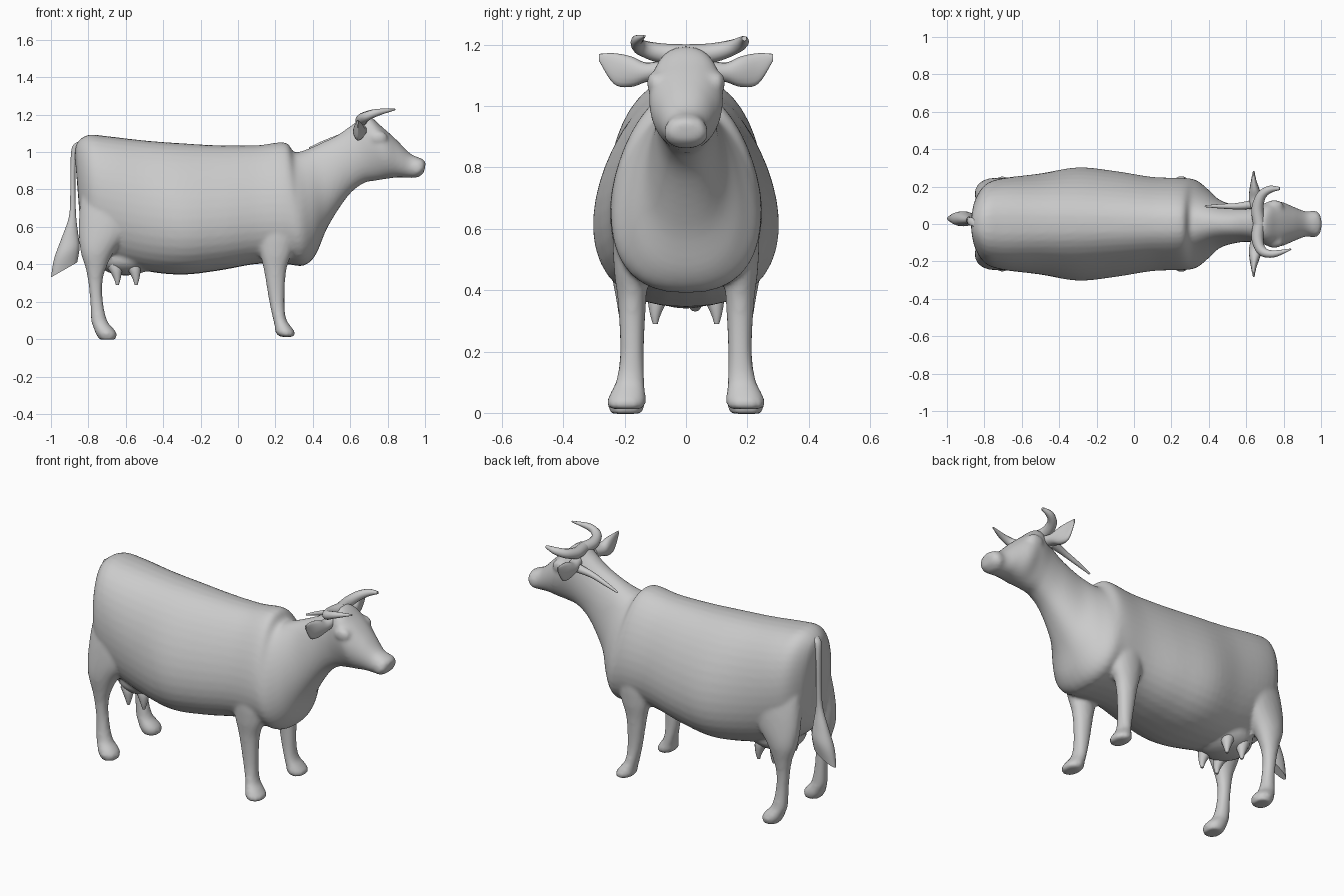
import bpy, bmesh, math
from mathutils import Vector


def catmull(a, b, c, d, t):
    return [0.5 * (2*q + (r-p)*t + (2*p-5*q+4*r-s)*t*t + (3*q-p-3*r+s)*t**3)
            for p, q, r, s in zip(a, b, c, d)]


def loft(name, rings, n=24, steps=5, power=0.9):
    """Skin through rings of (centre, side vector, up vector, taper)."""
    flat = [[*c, *u, *v, k] for c, u, v, k in rings]
    m = len(flat)
    dense = []
    for i in range(m - 1):
        p = (flat[max(i-1, 0)], flat[i], flat[i+1], flat[min(i+2, m-1)])
        dense += [catmull(*p, j / steps) for j in range(steps)]
    dense.append(flat[-1])
    bm = bmesh.new()
    loops = []
    for r in dense:
        c, u, v, k = Vector(r[:3]), Vector(r[3:6]), Vector(r[6:9]), r[9]
        loop = []
        for i in range(n):
            a = 2 * math.pi * i / n
            co, si = math.cos(a), math.sin(a)
            co = math.copysign(abs(co) ** power, co)
            loop.append(bm.verts.new(c + u * co * (1 - k * si) + v * si))
        loops.append(loop)
    for a, b in zip(loops, loops[1:]):
        for i in range(n):
            j = (i + 1) % n
            bm.faces.new((a[i], a[j], b[j], b[i]))
    bm.faces.new(loops[0])
    bm.faces.new(loops[-1])
    bmesh.ops.recalc_face_normals(bm, faces=bm.faces)
    for f in bm.faces:
        f.smooth = len(f.verts) == 4
    me = bpy.data.meshes.new(name)
    bm.to_mesh(me)
    bm.free()
    ob = bpy.data.objects.new(name, me)
    bpy.context.collection.objects.link(ob)
    return ob


def tube(name, pts, n=12):
    """Round tapering tube through (x, y, z, radius) points."""
    rings = []
    for i, p in enumerate(pts):
        t = Vector(pts[min(i+1, len(pts)-1)][:3]) - Vector(pts[max(i-1, 0)][:3])
        ref = Vector((1, 0, 0)) if abs(t.normalized().z) > 0.8 else Vector((0, 0, 1))
        u = t.cross(ref).normalized()
        v = t.cross(u).normalized()
        rings.append((p[:3], u * p[3], v * p[3], 0))
    return loft(name, rings, n, 5, 1)


def ball(name, loc, scale):
    bpy.ops.mesh.primitive_uv_sphere_add(segments=24, ring_count=14, location=loc)
    ob = bpy.context.object
    ob.name, ob.scale = name, scale
    bpy.ops.object.shade_smooth()
    return ob


def leg_rings(rows, s):
    return [(((x0+x1)/2, s*(y0+y1)/2, z), (0, (y1-y0)/2, 0), ((x1-x0)/2, 0, 0), 0)
            for x0, x1, y0, y1, z in rows]


# body, neck and head: top x, z, bottom x, z, half width, taper
body = [
    (-.872, .98, -.845, .64, .05, 0), (-.86, 1.05, -.835, .54, .13, -.02),
    (-.80, 1.092, -.79, .47, .21, -.03), (-.70, 1.085, -.70, .42, .245, 0),
    (-.50, 1.062, -.50, .365, .268, .12), (-.30, 1.047, -.30, .345, .295, .22),
    (-.10, 1.036, -.10, .367, .275, .23), (.10, 1.036, .10, .402, .245, .22),
    (.25, 1.052, .26, .40, .24, .22), (.30, 1.00, .35, .393, .228, .23),
    (.36, 1.012, .415, .45, .18, .23), (.43, 1.042, .48, .60, .125, .18),
    (.53, 1.09, .585, .762, .098, .1), (.61, 1.145, .67, .833, .097, .05),
    (.69, 1.195, .74, .848, .113, -.1), (.77, 1.135, .80, .858, .119, -.1),
    (.85, 1.063, .86, .865, .091, 0), (.92, .993, .92, .862, .067, .05),
    (.97, .97, .96, .865, .072, .1), (.998, .955, .992, .888, .052, .1),
    (1.003, .935, .998, .91, .025, 0)]
trunk = [loft("body", [(((xt+xb)/2, 0, (zt+zb)/2), (0, w, 0),
                        ((xt-xb)/2, 0, (zt-zb)/2), k)
                       for xt, zt, xb, zb, w, k in body], 40, 5, 0.84)]
trunk.append(ball("udder", (-.60, 0, .43), (.16, .15, .09)))

# legs: back x, front x, inner y, outer y, z
front_leg = [(.06, .33, .05, .19, .78), (.09, .32, .09, .235, .60),
             (.115, .29, .12, .235, .47), (.14, .257, .13, .222, .36),
             (.167, .249, .137, .215, .20), (.187, .257, .135, .227, .11),
             (.197, .285, .132, .247, .065), (.20, .305, .13, .258, .035),
             (.225, .30, .14, .25, .012)]
hind_leg = [(-.82, -.48, .03, .19, .90), (-.845, -.50, .05, .23, .72),
            (-.852, -.57, .08, .245, .58), (-.842, -.66, .11, .245, .47),
            (-.815, -.705, .138, .23, .38), (-.80, -.725, .147, .218, .30),
            (-.79, -.722, .147, .215, .20), (-.785, -.70, .143, .227, .10),
            (-.77, -.665, .135, .247, .055), (-.76, -.648, .133, .255, .028),
            (-.74, -.655, .145, .245, -.003)]
# ears: x, y, z, half thickness, half height
ear = [(.66, .07, 1.12, .03, .03), (.65, .13, 1.11, .035, .032),
       (.645, .18, 1.112, .028, .05), (.64, .235, 1.122, .014, .05),
       (.64, .283, 1.158, .004, .012)]
for s, side in ((-1, "near"), (1, "far")):
    trunk.append(loft("front_leg", leg_rings(front_leg, s)))
    trunk.append(loft("hind_leg", leg_rings(hind_leg, s)))
    trunk.append(ball("brow", (.75, s*.098, 1.075), (.05, .03, .04)))
    trunk.append(ball("nostril", (.97, s*.036, .94), (.025, .023, .022)))
    loft("ear_" + side, [((x, s*y, z), (t, 0, 0), (0, 0, h), 0)
                         for x, y, z, t, h in ear], 16)
    # udder teats
    for x in (-.65, -.55):
        tube("teat_" + side, [(x-.01, s*.085, .39, .04), (x, s*.095, .36, .03),
                              (x+.005, s*.10, .32, .017), (x+.005, s*.10, .29, .008)])

# fuse trunk, legs and udder into one soft skin
bpy.ops.object.select_all(action='DESELECT')
for ob in trunk:
    ob.select_set(True)
bpy.context.view_layer.objects.active = trunk[0]
bpy.ops.object.join()
skin = bpy.context.object
skin.name = "body_head_and_legs"
fuse = skin.modifiers.new("fuse", 'REMESH')
fuse.mode, fuse.voxel_size, fuse.use_smooth_shade = 'VOXEL', 0.011, True
soft = skin.modifiers.new("soften", 'SMOOTH')
soft.factor, soft.iterations = 0.5, 6

# horns, slightly uneven, meeting at the poll
tube("horn_near", [(.67, 0, 1.168, .033), (.66, -.08, 1.172, .032),
                   (.685, -.145, 1.19, .026), (.745, -.16, 1.212, .019),
                   (.84, -.135, 1.228, .004)])
tube("horn_far", [(.67, 0, 1.168, .033), (.66, .08, 1.172, .032),
                  (.68, .15, 1.19, .026), (.725, .185, 1.208, .02),
                  (.78, .19, 1.22, .008)])
# skin fold behind one ear
tube("neck_fold", [(.64, .105, 1.10, .025), (.55, .095, 1.08, .017),
                   (.46, .095, 1.05, .012), (.38, .095, 1.02, .005)])

# tail and flared tuft: x, y, z, half width across, half depth, tilt
tail = [(-.82, 0, 1.06, .02, .02, 0), (-.868, .012, 1.03, .022, .018, 0),
        (-.882, .02, .92, .02, .014, 0), (-.883, .02, .76, .017, .014, 0),
        (-.885, .02, .65, .018, .02, 0), (-.90, .025, .55, .03, .045, .015),
        (-.915, .028, .46, .04, .068, .03), (-.93, .03, .37, .025, .07, .04)]
loft("tail", [((x, y, z), (0, w, 0), (d, 0, t), 0)
              for x, y, z, w, d, t in tail], 16)
